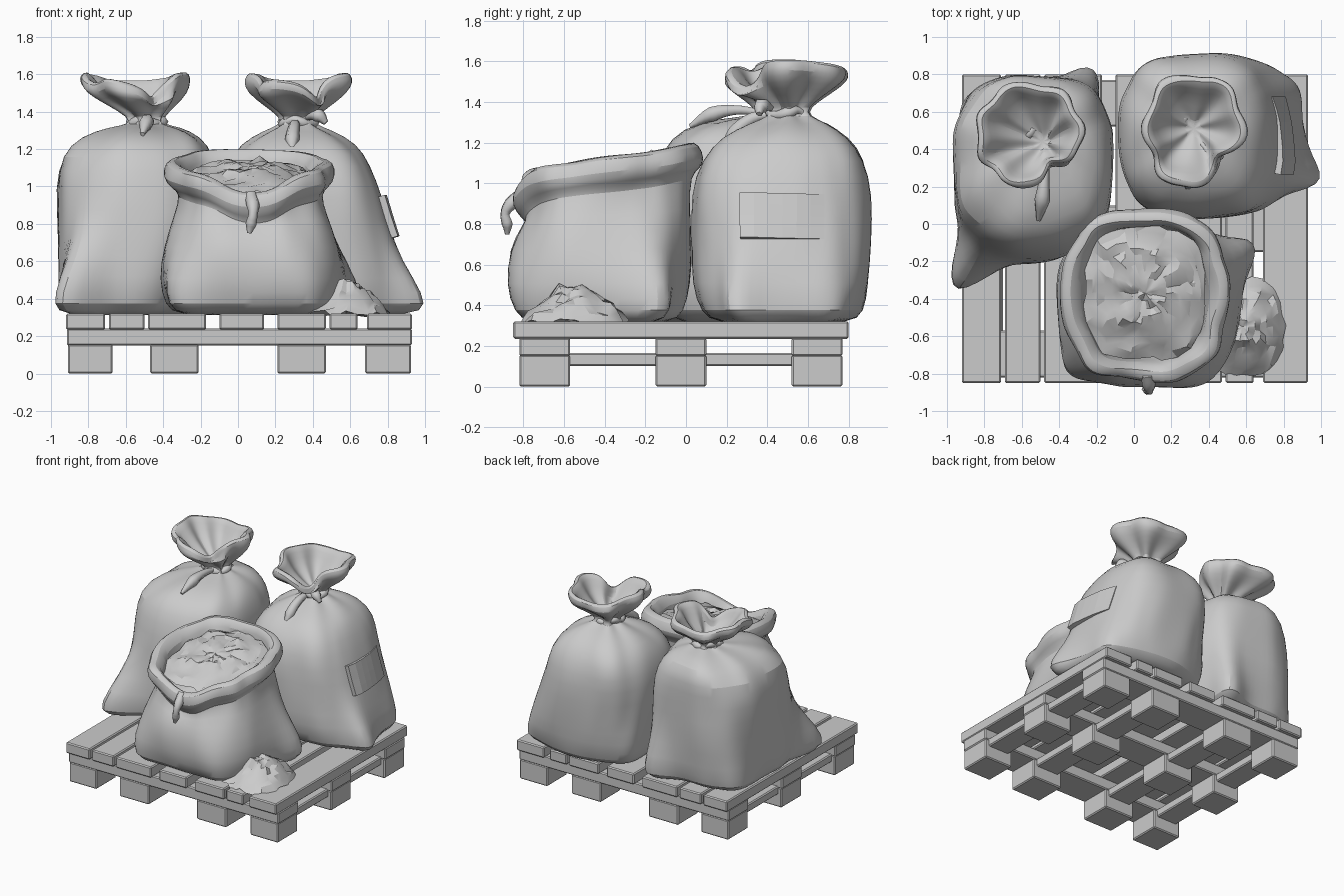
import bpy, bmesh, random
from math import sin, cos, pi, exp, radians, copysign
from mathutils import Vector, noise

random.seed(4)
cube = bpy.data.objects.get("Cube")
if cube:
    bpy.data.objects.remove(cube)

grey = bpy.data.materials.new("plain grey")
grey.use_nodes = True
grey.diffuse_color = (.6, .6, .6, 1)
grey.node_tree.nodes["Principled BSDF"].inputs["Base Color"].default_value = (.6, .6, .6, 1)


def add(name, data, angle=None):
    ob = bpy.data.objects.new(name, data)
    bpy.context.collection.objects.link(ob)
    data.materials.append(grey)
    if angle:
        bpy.ops.object.select_all(action='DESELECT')
        ob.select_set(True)
        bpy.context.view_layer.objects.active = ob
        bpy.ops.object.shade_smooth_by_angle(angle=radians(angle))
    return ob


def loft(name, rings, angle=None):
    """Skin a stack of point rings and close both ends."""
    bm = bmesh.new()
    rows = [[bm.verts.new(p) for p in ring] for ring in rings]
    for low, high in zip(rows, rows[1:]):
        for i in range(len(low)):
            j = (i + 1) % len(low)
            bm.faces.new((low[i], low[j], high[j], high[i]))
    for row in (rows[0], rows[-1]):
        mid = bm.verts.new(sum((v.co for v in row), Vector()) / len(row))
        for i in range(len(row)):
            bm.faces.new((row[i], row[(i + 1) % len(row)], mid))
    bmesh.ops.recalc_face_normals(bm, faces=bm.faces)
    mesh = bpy.data.meshes.new(name)
    bm.to_mesh(mesh)
    bm.free()
    return add(name, mesh, angle)


def box(name, x0, x1, y0, y1, z0, z1):
    bm = bmesh.new()
    bmesh.ops.create_cube(bm, size=1)
    for v in bm.verts:
        v.co = ((x0 + x1) / 2 + v.co.x * (x1 - x0),
                (y0 + y1) / 2 + v.co.y * (y1 - y0),
                (z0 + z1) / 2 + v.co.z * (z1 - z0))
    mesh = bpy.data.meshes.new(name)
    bm.to_mesh(mesh)
    bm.free()
    ob = add(name, mesh)
    bevel = ob.modifiers.new("worn edges", 'BEVEL')
    bevel.width, bevel.segments = .008, 1
    return ob


def bump(a, centre, width):
    d = (a - radians(centre) + pi) % (2 * pi) - pi
    return exp(-(d / width) ** 2)


def sack(name, rings, corners, wave, pleats, pinch=0):
    """rings: z, cx, cy, rx, ry, pleat depth, rim wave weight."""
    count = 44
    out = []
    for z, cx, cy, rx, ry, pleat, lift in rings:
        row = []
        fade = exp(-((z - .36) / .22) ** 2)
        for i in range(count):
            a = 2 * pi * i / count
            c, s = cos(a), sin(a)
            power = .74 if z < 1.2 else .9
            x = copysign(abs(c) ** power, c) * rx
            y = copysign(abs(s) ** power, s) * ry
            k = 1 + pleat * cos(pleats * a + sin(2 * a) + cx)
            k += sum(r * fade * bump(a, ang, .27) for ang, r in corners)
            k -= pinch * lift * bump(a, 312, .38)
            p = Vector((cx + x * k, cy + y * k, z + lift * wave(a)))
            crease = noise.noise(p * 4.5) * .03 + noise.noise(p * 10) * .016
            scale = min(1, rx / .3)
            row.append(p + Vector((c, s, .3 * min(lift, 1))) * crease * scale)
        out.append(row)
    ob = loft(name, out, 40)
    soft = ob.modifiers.new("soft cloth", 'SUBSURF')
    soft.levels = soft.render_levels = 1
    return ob


def gathered_top(nx, ny, rx, ry, ox, oy):
    """Tied neck and flared open mouth with a rolled lip."""
    profile = [(1.33, .3, .22, 0, 0), (1.37, .3, .2, 0, 0), (1.43, .6, .2, .1, .4),
               (1.49, .92, .12, .5, .8), (1.535, 1.04, .07, 1, 1), (1.58, 1.03, .06, 1, 1),
               (1.595, .92, .06, 1, 1), (1.56, .8, .08, 1, 1), (1.47, .62, .12, .5, .8),
               (1.4, .32, .2, 0, .4), (1.36, .15, .2, 0, 0)]
    return [(z, nx + ox * w, ny + oy * w, rx * k, ry * k, p, w2)
            for z, k, p, w2, w in profile]


def cord(name, points, radius, closed=False):
    """Rounded cloth strip; each point is x, y, z, thickness factor."""
    cu = bpy.data.curves.new(name, 'CURVE')
    cu.dimensions = '3D'
    cu.bevel_depth, cu.bevel_resolution, cu.resolution_u = radius, 1, 4
    cu.use_fill_caps = True
    sp = cu.splines.new('BEZIER')
    sp.bezier_points.add(len(points) - 1)
    sp.use_cyclic_u = closed
    for bp, (x, y, z, r) in zip(sp.bezier_points, points):
        bp.co, bp.radius = (x, y, z), r
        bp.handle_left_type = bp.handle_right_type = 'AUTO'
    return add(name, cu)


def neck_tie(name, x, y, radius):
    pts = [(x + radius * cos(i * pi / 5), y + radius * sin(i * pi / 5),
            1.345 + .015 * sin(i * 2), 1 + .25 * cos(i * 3)) for i in range(10)]
    cord(name, pts, .026, True)


def grain(name, cx, cy, rx, ry, rough, steps, count, height):
    """Faceted heap of loose grain; height(t, angle) gives its surface."""
    rings = []
    for k in range(steps):
        t = 1 - k / steps
        rings.append([])
        for i in range(count):
            a = 2 * pi * (i + random.uniform(-.3, .3)) / count
            r = t * random.uniform(.95, 1.05) * (1 - .06 * cos(4 * a))
            p = Vector((cx + rx * r * cos(a), cy + ry * r * sin(a), 0))
            p.z = height(t, a) + rough * (noise.noise(p * 9) + noise.noise(p * 23))
            rings[-1].append(p)
    return loft(name, rings, 25)


# Pallet: deck planks, cross boards, rails and feet
deck = [(-.92, -.71), (-.69, -.5), (-.48, -.17), (-.1, .14), (.21, .47), (.49, .64), (.69, .93)]
for x0, x1 in deck:
    box("deck_plank", x0, x1, -.85, .8, .235, .32)
columns = [(-.91, -.67), (-.47, -.21), (.21, .47), (.68, .925)]
rows = [(-.82, -.57), (-.15, .1), (.52, .77)]
for y0, y1 in rows:
    box("cross_board", -.915, .93, y0, y1, .15, .24)
    for x0, x1 in columns:
        box("foot_block", x0, x1, y0, y1, 0, .155)
for x0, x1 in columns:
    box("lower_rail", x0 + .03, x1 - .03, -.6, .55, .1, .165)


# Tall tied sacks
def flared_rim(a):
    return .02 * cos(2 * a) - .1 * bump(a, 300, .4) - .04 * bump(a, 215, .25)


left_rings = [(.312, -.56, .27, .35, .4, 0, 0), (.36, -.55, .28, .41, .48, 0, 0),
              (.5, -.55, .28, .42, .5, 0, 0), (.75, -.54, .3, .43, .5, 0, 0),
              (1, -.54, .32, .435, .48, 0, 0), (1.17, -.54, .34, .405, .45, .01, 0),
              (1.27, -.52, .37, .32, .38, .04, 0), (1.32, -.5, .41, .18, .22, .1, 0)]
sack("tied_sack_left", left_rings + gathered_top(-.49, .44, .27, .28, -.07, .04),
     [(235, .62), (59, .36), (140, .1), (180, -.06), (298, -.14)], flared_rim, 7, .35)

right_rings = [(.312, .43, .47, .42, .33, 0, 0), (.36, .44, .47, .47, .4, 0, 0),
               (.5, .42, .47, .465, .43, 0, 0), (.7, .38, .47, .46, .445, 0, 0),
               (.95, .34, .47, .435, .445, 0, 0), (1.12, .33, .48, .385, .41, .01, 0),
               (1.23, .32, .49, .3, .33, .04, 0), (1.3, .32, .51, .17, .19, .1, 0)]
tall = sack("tied_sack_right", right_rings + gathered_top(.32, .51, .26, .31, 0, -.01),
            [(-20, .27), (30, .1), (150, .08)], flared_rim, 6, .35)

neck_tie("neck_tie_left", -.49, .44, .085)
neck_tie("neck_tie_right", .32, .5, .085)
cord("tie_tail_left", [(-.47, .36, 1.35, .6), (-.48, .24, 1.36, .9),
                       (-.49, .13, 1.34, 1.4), (-.51, .02, 1.28, .4)], .03)
cord("tie_tail_right", [(.31, .42, 1.34, .7), (.3, .33, 1.32, 1.1),
                        (.29, .24, 1.25, 1.3), (.29, .18, 1.17, .4)], .03)
cord("tie_knot_right", [(.36, .43, 1.37, .6), (.43, .37, 1.38, 1.3),
                        (.47, .36, 1.34, .5)], .03)

# Sewn patch on the side of the right sack, lifting at its front edge
bm = bmesh.new()
bmesh.ops.create_grid(bm, x_segments=6, y_segments=4, size=.5)
for v in bm.verts:
    v.co = (1.3, .475 + v.co.x * .41, .835 + v.co.y * .22)
mesh = bpy.data.meshes.new("side_patch")
bm.to_mesh(mesh)
bm.free()
patch = add("side_patch", mesh)
lifted = patch.vertex_groups.new(name="lifted edge")
for v in mesh.vertices:
    lifted.add([v.index], min(1, max(.15, (.72 - v.co.y) / .4)), 'REPLACE')
wrap = patch.modifiers.new("wrap", 'SHRINKWRAP')
wrap.target, wrap.wrap_method = tall, 'PROJECT'
wrap.use_project_x, wrap.use_project_y, wrap.use_project_z = True, False, False
wrap.use_negative_direction, wrap.use_positive_direction = True, False
thick = patch.modifiers.new("thickness", 'SOLIDIFY')
thick.thickness, thick.offset, thick.vertex_group = .035, 1, "lifted edge"


# Open sack with rolled rim, filled with grain
def open_rim(a):
    return .07 * sin(a) - .1 * bump(a, 272, .35)


open_rings = [(.312, .08, -.43, .4, .35, 0, 0), (.36, .08, -.43, .46, .42, 0, 0),
              (.5, .08, -.43, .49, .45, 0, 0), (.68, .07, -.42, .465, .45, 0, 0),
              (.85, .07, -.4, .4, .42, .01, .4), (.97, .07, -.39, .37, .4, .015, 1),
              (1, .07, -.38, .42, .44, .015, 1), (1.05, .06, -.38, .455, .475, .02, 1),
              (1.125, .06, -.38, .435, .455, .015, 1), (1.14, .06, -.38, .385, .4, .015, 1),
              (1.09, .06, -.37, .33, .36, .01, 1), (.96, .06, -.37, .32, .35, 0, 1),
              (.9, .06, -.37, .3, .33, 0, 1)]
sack("open_sack", open_rings, [(222, .2), (28, .4), (150, .08), (305, .1)], open_rim, 9)
cord("rim_tail", [(.07, -.8, .95, 1.2), (.08, -.86, .9, 1.2), (.08, -.89, .85, .8),
                  (.07, -.88, .8, 1), (.06, -.88, .75, .4)], .03)
grain("grain_fill", .06, -.37, .35, .38, .026, 9, 30,
      lambda t, a: 1.05 + .06 * (1 - t * t) + .08 * t * sin(a))

# Spilled heap on the deck
grain("grain_spill", .58, -.55, .24, .28, .035, 7, 24,
      lambda t, a: .32 + .19 * (1 - t ** 1.3))
